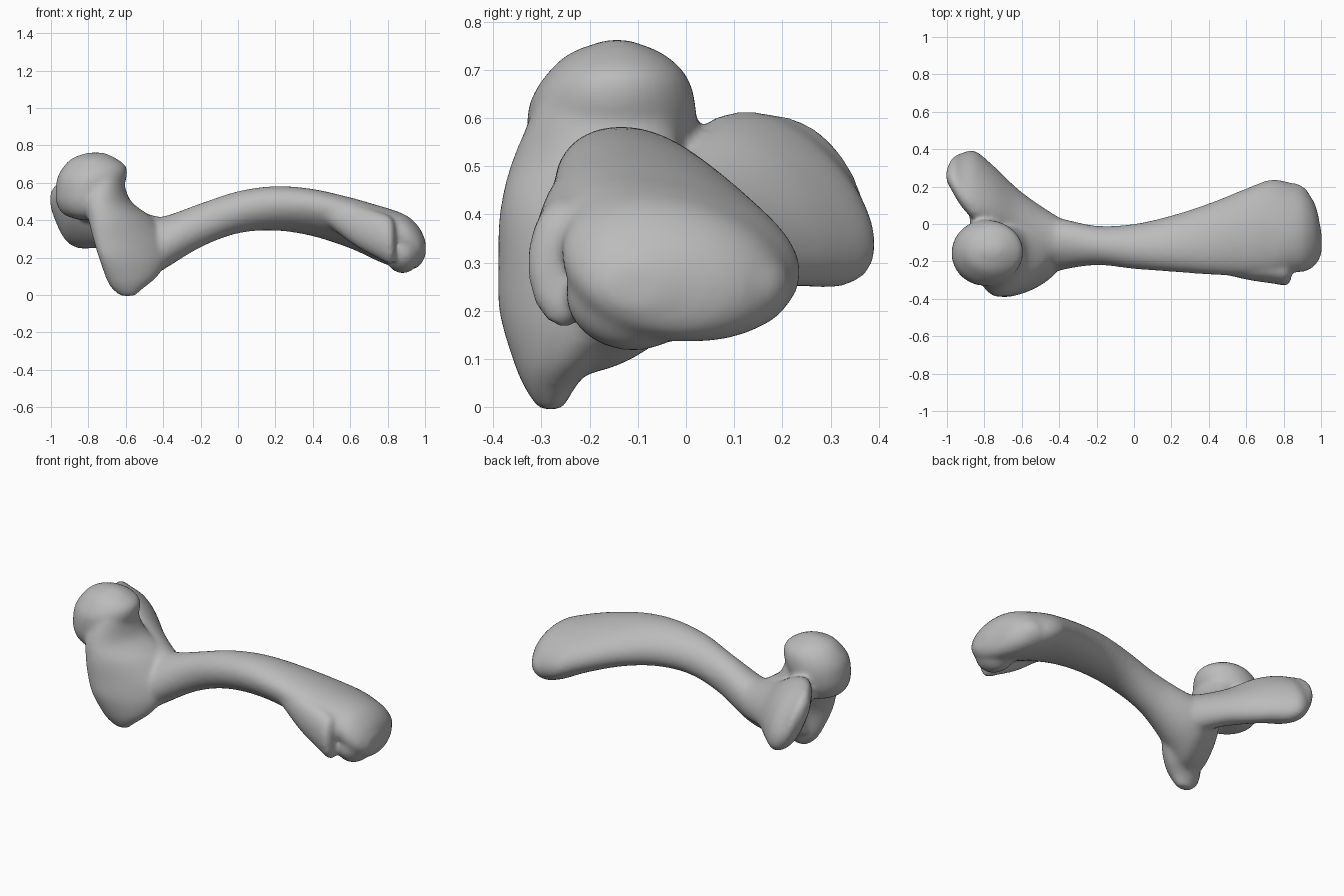
import bpy, bmesh, math

bone_mat = bpy.data.materials.new("bone_grey")
bone_mat.diffuse_color = (0.5, 0.5, 0.5, 1)


def catmull(a, b, c, d, t):
    return [0.5 * (2*q + (r-p)*t + (2*p-5*q+4*r-s)*t*t + (3*q-p-3*r+s)*t**3)
            for p, q, r, s in zip(a, b, c, d)]


def loft(bm, rows, axis, sides=40, steps=5):
    """Rows are (position, u min, u max, v min, v max, slant)."""
    n = len(rows)
    dense = []
    for i in range(n - 1):
        quad = [rows[max(0, min(n - 1, j))] for j in range(i - 1, i + 3)]
        dense += [catmull(*quad, s / steps) for s in range(steps)]
    dense.append(rows[-1])
    rings = []
    for p, u0, u1, v0, v1, k in dense:
        ring = []
        for j in range(sides):
            t = math.tau * j / sides
            u = (u0 + u1) / 2 + (u1 - u0) / 2 * math.cos(t)
            v = (v0 + v1) / 2 + (v1 - v0) / 2 * (k * math.cos(t) + math.sqrt(1 - k*k) * math.sin(t))
            ring.append(bm.verts.new((p, u, v) if axis == "x" else (u, v, p)))
        rings.append(ring)
    for a, b in zip(rings, rings[1:]):
        for j in range(sides):
            m = (j + 1) % sides
            bm.faces.new((a[j], a[m], b[m], b[j]))
    bm.faces.new(rings[0][::-1])
    bm.faces.new(rings[-1])


def ball(bm, centre, radii):
    made = bmesh.ops.create_uvsphere(bm, u_segments=40, v_segments=24, radius=1)
    for v in made["verts"]:
        v.co = [c + r * q for c, r, q in zip(centre, radii, v.co)]


bm = bmesh.new()

# arched shaft widening to the far end
loft(bm, [(-0.66, -0.35, -0.06, 0.08, 0.42, 0.5), (-0.52, -0.30, 0.03, 0.07, 0.42, 0.45),
          (-0.4, -0.25, 0.03, 0.135, 0.42, 0.2),
          (-0.2, -0.22, -0.01, 0.255, 0.49, 0), (0, -0.24, 0.0, 0.33, 0.555, -0.1),
          (0.2, -0.255, 0.045, 0.345, 0.582, -0.2), (0.4, -0.27, 0.11, 0.315, 0.567, -0.3),
          (0.6, -0.28, 0.19, 0.25, 0.522, -0.35), (0.73, -0.28, 0.237, 0.19, 0.485, -0.35),
          (0.83, -0.26, 0.222, 0.15, 0.455, -0.3), (0.91, -0.255, 0.185, 0.135, 0.42, -0.2),
          (0.97, -0.22, 0.10, 0.155, 0.36, -0.1), (1.003, -0.16, -0.05, 0.21, 0.29, 0)], "x")

# rounded corners under the far end
ball(bm, (0.84, 0.11, 0.25), (0.11, 0.11, 0.09))
ball(bm, (0.88, -0.11, 0.235), (0.10, 0.14, 0.118))

# side ridge beside the far end
loft(bm, [(0.4, -0.25, -0.15, 0.44, 0.53, 0), (0.6, -0.297, -0.17, 0.28, 0.49, 0),
          (0.74, -0.318, -0.17, 0.20, 0.45, 0), (0.815, -0.328, -0.18, 0.165, 0.42, 0),
          (0.84, -0.30, -0.19, 0.19, 0.38, 0)], "x")

# downward prong and neck
loft(bm, [(-0.005, -0.63, -0.55, -0.305, -0.255, 0), (0.04, -0.68, -0.50, -0.335, -0.23, 0.2),
          (0.1, -0.71, -0.43, -0.36, -0.185, 0.45), (0.2, -0.745, -0.37, -0.388, -0.13, 0.65),
          (0.3, -0.775, -0.38, -0.39, -0.09, 0.65), (0.4, -0.80, -0.44, -0.387, -0.03, 0.55),
          (0.5, -0.83, -0.57, -0.365, -0.01, 0.3), (0.62, -0.82, -0.615, -0.315, -0.02, 0)], "z")

# round head with a flattened underside
loft(bm, [(0.40, -0.84, -0.72, -0.24, -0.08, 0), (0.43, -0.93, -0.66, -0.29, -0.03, 0),
          (0.49, -0.97, -0.63, -0.322, 0.005, 0), (0.56, -0.975, -0.62, -0.33, 0.02, 0),
          (0.63, -0.965, -0.595, -0.325, 0.02, 0), (0.69, -0.93, -0.60, -0.29, 0.0, 0),
          (0.735, -0.88, -0.66, -0.24, -0.05, 0), (0.762, -0.80, -0.72, -0.165, -0.12, 0)], "z")

# rear arm with a blunt oval end
loft(bm, [(-1.003, 0.23, 0.29, 0.47, 0.55, -0.4), (-0.97, 0.17, 0.355, 0.38, 0.595, -0.5),
          (-0.92, 0.09, 0.38, 0.29, 0.61, -0.55), (-0.85, 0.02, 0.39, 0.25, 0.61, -0.55),
          (-0.75, -0.01, 0.31, 0.25, 0.57, -0.5), (-0.6, -0.10, 0.17, 0.24, 0.48, -0.3),
          (-0.4, -0.22, 0.035, 0.18, 0.415, 0), (-0.25, -0.2, -0.04, 0.25, 0.45, 0)], "x")

# low saddle between head and arm
ball(bm, (-0.79, 0.04, 0.48), (0.09, 0.12, 0.09))

bmesh.ops.recalc_face_normals(bm, faces=bm.faces)
mesh = bpy.data.meshes.new("bone")
bm.to_mesh(mesh)
bm.free()
mesh.materials.append(bone_mat)
bone = bpy.data.objects.new("bone", mesh)
bpy.context.collection.objects.link(bone)

# fuse the parts into one soft surface
fuse = bone.modifiers.new("fuse", "REMESH")
fuse.mode = "VOXEL"
fuse.voxel_size = 0.012
fuse.use_smooth_shade = True
soften = bone.modifiers.new("soften", "SMOOTH")
soften.factor = 0.5
soften.iterations = 12
